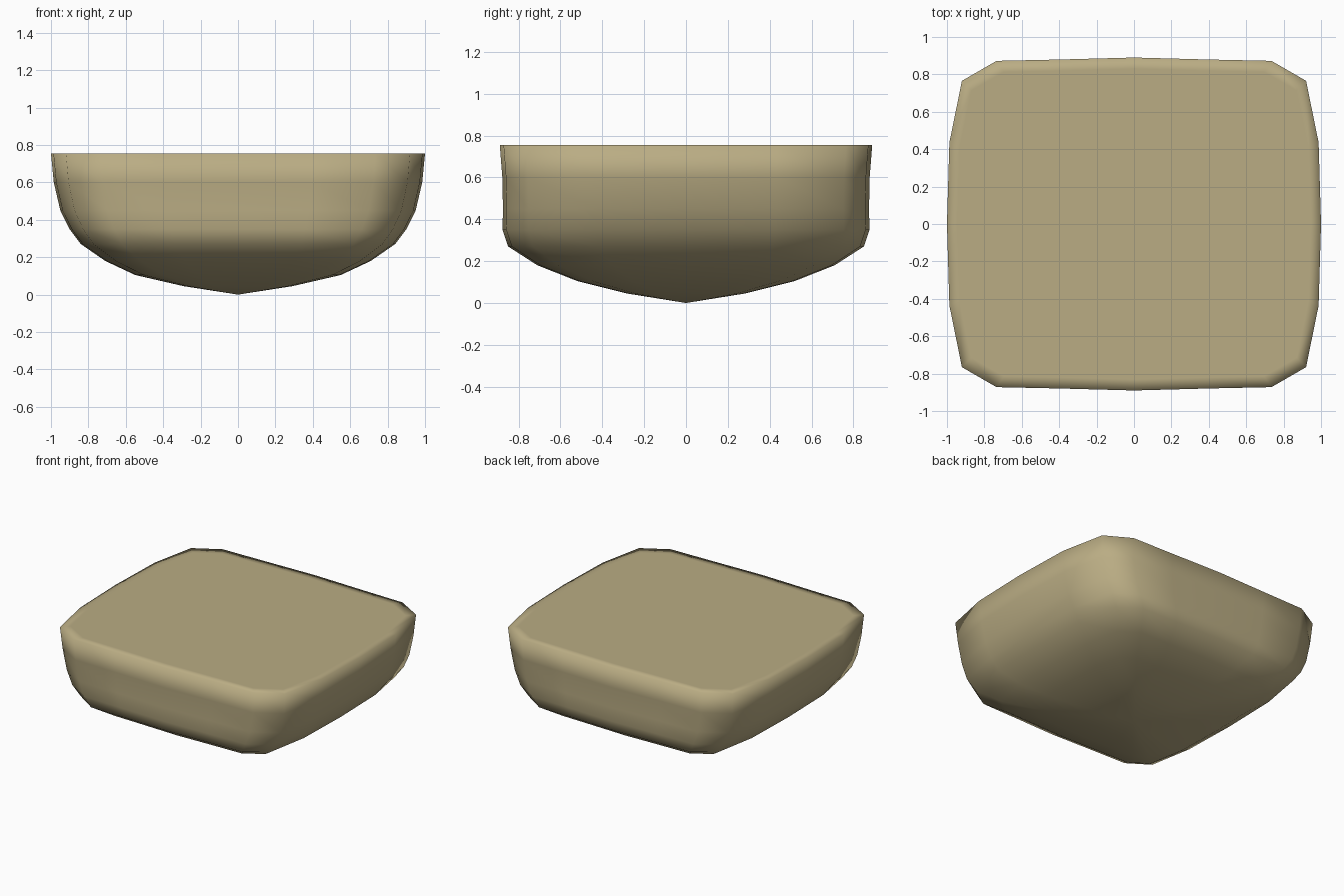
import bpy, bmesh

if "Cube" in bpy.data.objects:
    bpy.data.objects.remove(bpy.data.objects["Cube"])

# Quarter of the rounded-square outline (unit half sizes), mirrored to all sides
quarter = [(1.0, 0.0), (0.987, 0.49), (0.92, 0.86), (0.735, 0.98), (0.4, 0.988), (0.0, 1.0)]
half = quarter + [(-x, y) for x, y in quarter[-2::-1]]
outline = half + [(x, -y) for x, y in half[-2:0:-1]]

# Level rings from top to bottom: height, half width, half depth
rings = [
    (0.755, 0.945, 0.83),   # flat top inside the rim
    (0.755, 1.0, 0.89),     # rim
    (0.60, 0.985, 0.878),
    (0.45, 0.95, 0.875),
    (0.35, 0.90, 0.877),
    (0.27, 0.84, 0.85),     # foot of the wall
    (0.18, 0.71, 0.71),
    (0.105, 0.55, 0.52),
    (0.045, 0.29, 0.28),
]

bm = bmesh.new()
loops = [[bm.verts.new((x * a, y * b, z)) for x, y in outline] for z, a, b in rings]
n = len(outline)

# Top cap, walls and shallow pointed underside
bm.faces.new(loops[0])
for upper, lower in zip(loops, loops[1:]):
    for i in range(n):
        j = (i + 1) % n
        bm.faces.new((upper[i], lower[i], lower[j], upper[j]))
tip = bm.verts.new((0, 0, 0))
for i in range(n):
    bm.faces.new((loops[-1][i], tip, loops[-1][(i + 1) % n]))
bmesh.ops.recalc_face_normals(bm, faces=bm.faces[:])
for f in bm.faces:
    f.smooth = True

mesh = bpy.data.meshes.new("rounded_block")
bm.to_mesh(mesh)
bm.free()

tan = bpy.data.materials.new("tan")
tan.diffuse_color = (0.49, 0.415, 0.23, 1)
tan.use_nodes = True
tan.node_tree.nodes["Principled BSDF"].inputs["Base Color"].default_value = tan.diffuse_color
mesh.materials.append(tan)
bpy.context.collection.objects.link(bpy.data.objects.new("rounded_block", mesh))
